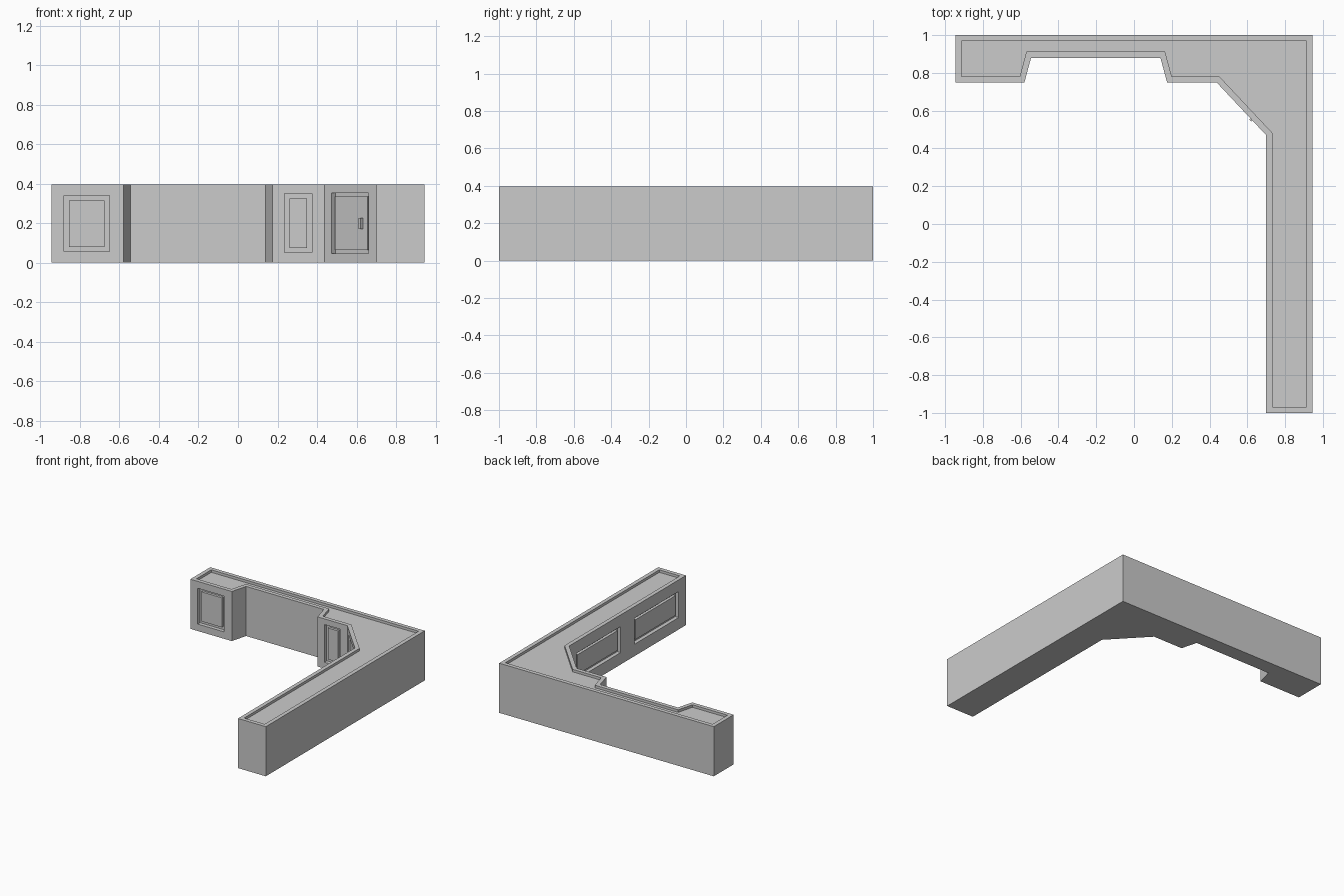
import bpy, bmesh
from mathutils import Vector, Matrix

if "Cube" in bpy.data.objects:
    bpy.data.objects.remove(bpy.data.objects["Cube"])

H = 0.395          # counter height
DEPTH = 0.03       # panel recess depth
FACE = 0.01        # raised panel sits this far behind the wall


def finish(bm, name):
    bmesh.ops.recalc_face_normals(bm, faces=bm.faces[:])
    me = bpy.data.meshes.new(name)
    bm.to_mesh(me)
    bm.free()
    ob = bpy.data.objects.new(name, me)
    bpy.context.collection.objects.link(ob)
    return ob


def wall_box(bm, wall, u0, u1, z0, z1, n0, n1):
    """Box laid out in wall coordinates: u along, n inward, z up."""
    a, b = (Vector((*p, 0)) for p in wall)
    u = (b - a).normalized()
    n = Vector((-u.y, u.x, 0))
    c = a + u * (u0 + u1) / 2 + n * (n0 + n1) / 2
    m = Matrix(((u.x * (u1 - u0), n.x * (n1 - n0), 0, c.x),
                (u.y * (u1 - u0), n.y * (n1 - n0), 0, c.y),
                (0, 0, z1 - z0, (z0 + z1) / 2),
                (0, 0, 0, 1)))
    bmesh.ops.create_cube(bm, size=1, matrix=m)


# Counter body: L-shaped plan extruded up, with a sunken top inside a lip
plan = [(-0.945, 0.75), (-0.58, 0.75), (-0.545, 0.88), (0.14, 0.88),
        (0.175, 0.75), (0.437, 0.75), (0.70, 0.47), (0.70, -1.0),
        (0.945, -1.0), (0.945, 1.0), (-0.945, 1.0)]
bm = bmesh.new()
base = bm.faces.new([bm.verts.new((x, y, 0)) for x, y in plan])
ret = bmesh.ops.extrude_face_region(bm, geom=[base], use_keep_orig=True)
top = [g for g in ret["geom"] if isinstance(g, bmesh.types.BMFace)][0]
bmesh.ops.translate(bm, verts=top.verts[:], vec=(0, 0, H))
bmesh.ops.recalc_face_normals(bm, faces=bm.faces[:])
bmesh.ops.inset_region(bm, faces=[top], thickness=0.032, use_even_offset=True)
top = bmesh.ops.extrude_discrete_faces(bm, faces=[top])["faces"][0]
bmesh.ops.translate(bm, verts=top.verts[:], vec=(0, 0, -0.02))
body = finish(bm, "counter_body")

# Panels: name, wall, u range, z range, groove width
left, wing = (plan[0], plan[1]), (plan[4], plan[5])
corner, arm = (plan[5], plan[6]), (plan[6], plan[7])
panels = [("left_panel", left, 0.065, 0.295, 0.055, 0.34, 0.025),
          ("wing_panel", wing, 0.06, 0.2, 0.05, 0.35, 0.025),
          ("corner_door", corner, 0.052, 0.325, 0.045, 0.352, 0.018),
          ("arm_panel_inner", arm, 0.095, 0.648, 0.095, 0.302, 0.025),
          ("arm_panel_outer", arm, 0.825, 1.378, 0.095, 0.302, 0.025)]

# Recesses cut in one boolean
bm = bmesh.new()
for _, wall, u0, u1, z0, z1, g in panels:
    wall_box(bm, wall, u0, u1, z0, z1, -0.02, DEPTH)
cutter = finish(bm, "recess_cutter")
cutter.hide_render = True
mod = body.modifiers.new("recesses", 'BOOLEAN')
mod.operation, mod.solver, mod.object = 'DIFFERENCE', 'EXACT', cutter
bpy.context.view_layer.objects.active = body
bpy.ops.object.modifier_apply(modifier=mod.name)
bpy.data.objects.remove(cutter)

# Raised panels standing in the recesses
for name, wall, u0, u1, z0, z1, g in panels:
    bm = bmesh.new()
    wall_box(bm, wall, u0 + g, u1 - g, z0 + g, z1 - g, FACE, DEPTH + 0.003)
    finish(bm, name)

# Door handle
bm = bmesh.new()
wall_box(bm, corner, 0.262, 0.276, 0.17, 0.227, -0.008, FACE + 0.003)
finish(bm, "door_handle")
